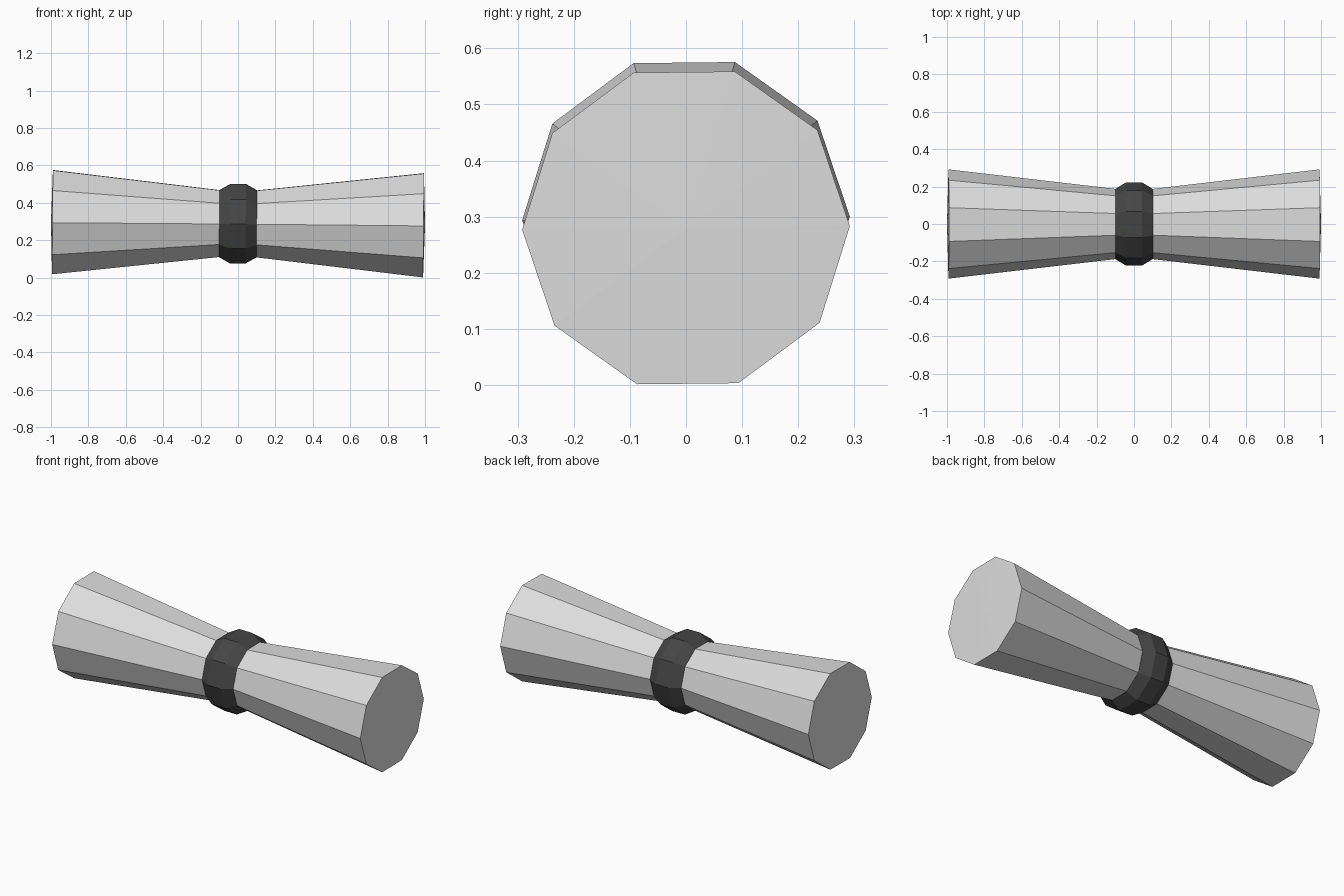
import bpy, bmesh, math
from mathutils import Matrix

cube = bpy.data.objects.get("Cube")
if cube:
    bpy.data.objects.remove(cube, do_unlink=True)

SIDES = 10
# Resting pose: slight tilt along the length and slight roll
POSE = (Matrix.Translation((0, 0, 0.2885))
        @ Matrix.Rotation(0.0085, 4, 'Y') @ Matrix.Rotation(0.011, 4, 'X'))


def make_material(name, value):
    mat = bpy.data.materials.new(name)
    mat.use_nodes = True
    colour = (value, value, value, 1)
    mat.diffuse_color = colour
    mat.node_tree.nodes["Principled BSDF"].inputs["Base Color"].default_value = colour
    return mat


def revolve(name, profile, mat, closed=False):
    """Revolve (x, radius) points round the x axis; zero radius makes a cap tip."""
    bm = bmesh.new()
    rings = []
    for x, r in profile:
        count = SIDES if r else 1
        rings.append([bm.verts.new((x, r * math.cos(k * math.tau / SIDES),
                                    r * math.sin(k * math.tau / SIDES)))
                      for k in range(count)])
    pairs = list(zip(rings, rings[1:]))
    if closed:
        pairs.append((rings[-1], rings[0]))
    for a, b in pairs:
        for k in range(SIDES):
            n = (k + 1) % SIDES
            if len(a) == 1:
                bm.faces.new((a[0], b[k], b[n]))
            elif len(b) == 1:
                bm.faces.new((a[k], b[0], a[n]))
            else:
                bm.faces.new((a[k], b[k], b[n], a[n]))
    bmesh.ops.recalc_face_normals(bm, faces=bm.faces)
    bm.transform(POSE)
    mesh = bpy.data.meshes.new(name)
    bm.to_mesh(mesh)
    bm.free()
    mesh.materials.append(mat)
    obj = bpy.data.objects.new(name, mesh)
    bpy.context.collection.objects.link(obj)
    return obj


light_grey = make_material("light grey", 0.72)
charcoal = make_material("charcoal", 0.06)

# Two flared grips with very shallow end caps
for side, name in ((-1, "right_flare"), (1, "left_flare")):
    revolve(name, [(0, 0.176), (side * 0.992, 0.292), (side, 0)], light_grey)

# Chamfered collar round the waist
revolve("collar", [(-0.1, 0.14), (-0.1, 0.188), (-0.041, 0.223),
                   (0.041, 0.223), (0.1, 0.188), (0.1, 0.14)], charcoal, closed=True)
